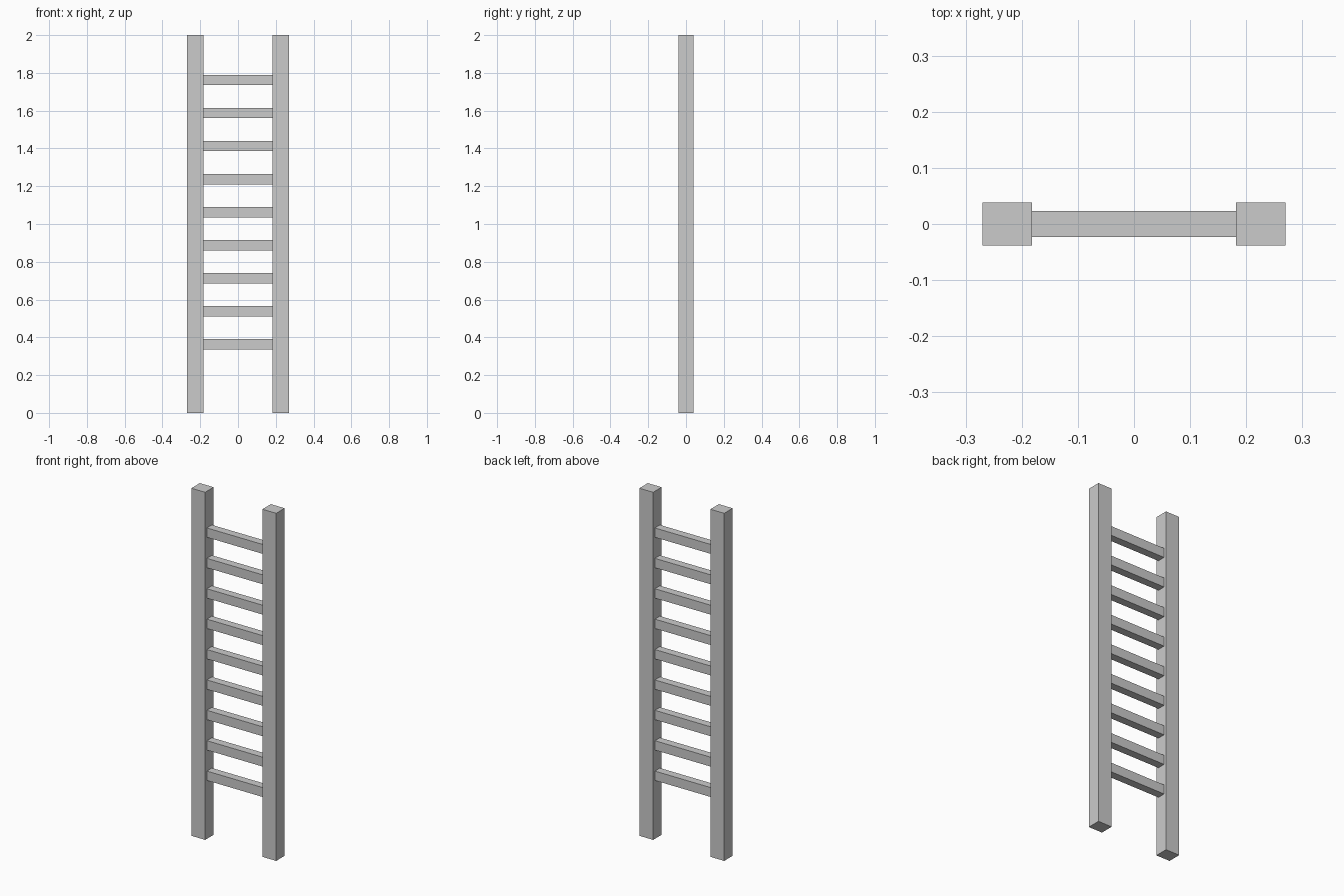
import bpy

if "Cube" in bpy.data.objects:
    bpy.data.objects.remove(bpy.data.objects["Cube"])


def box(name, center, size):
    bpy.ops.mesh.primitive_cube_add(size=1, location=center)
    obj = bpy.context.object
    obj.name = name
    obj.scale = size
    bpy.ops.object.transform_apply(location=False, rotation=False, scale=True)
    return obj


INNER, OUTER = 0.182, 0.27
RUNGS, LOW, HIGH = 9, 0.363, 1.762

# Two upright rails
for side, s in (("left", -1), ("right", 1)):
    box(f"{side}_rail", (s * (INNER + OUTER) / 2, 0, 1), (OUTER - INNER, 0.077, 2))

# Evenly spaced rungs, butted between the rails
for i in range(RUNGS):
    z = LOW + (HIGH - LOW) * i / (RUNGS - 1)
    box(f"rung_{i + 1}", (0, 0, z), (2 * INNER, 0.046, 0.054))
